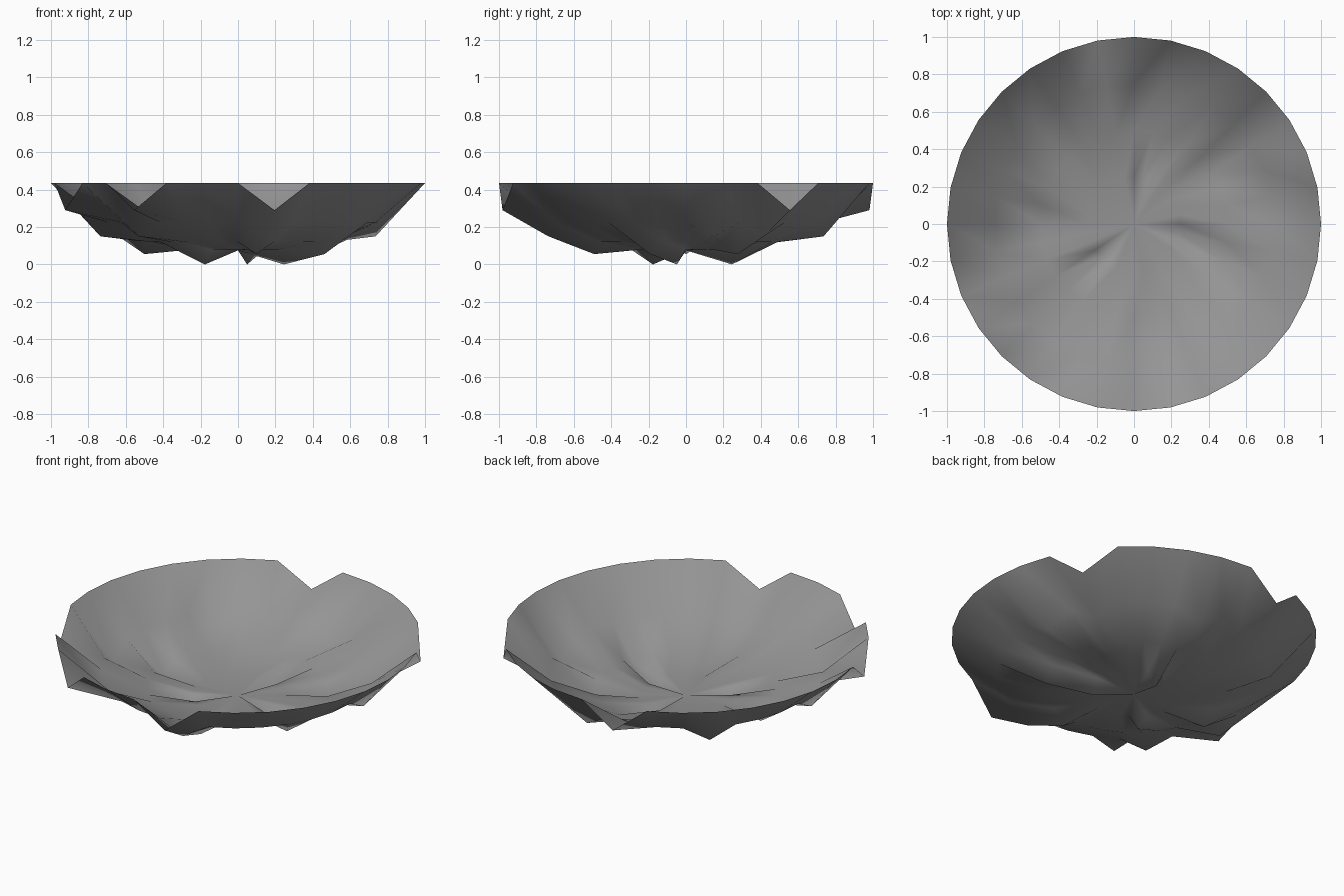
import bpy
import math

cube = bpy.data.objects.get("Cube")
if cube:
    bpy.data.objects.remove(cube, do_unlink=True)

SEGMENTS = 32
# Each ring: radius, normal height, dented height, dented spokes
RINGS = [
    (0.25, 0.08, 0.0, {7, 20, 31}),
    (0.50, 0.12, 0.055, {3, 16, 25, 30}),
    (0.75, 0.225, 0.15, {1, 3, 7, 12, 17, 20, 25}),
    (1.00, 0.435, 0.29, {3, 9, 18, 21, 25}),
]

# Crater sheet: centre point, then rings of points
verts = [(0, 0, 0.075)]
for radius, height, low, dents in RINGS:
    for k in range(SEGMENTS):
        a = math.tau * k / SEGMENTS
        z = low if k in dents else height
        verts.append((radius * math.cos(a), radius * math.sin(a), z))


def point(ring, k):
    return 1 + ring * SEGMENTS + k % SEGMENTS


# Central fan, then triangle pairs between neighbouring rings
faces = [(0, point(0, k), point(0, k + 1)) for k in range(SEGMENTS)]
for ring in range(len(RINGS) - 1):
    for k in range(SEGMENTS):
        inner, inner_next = point(ring, k), point(ring, k + 1)
        outer, outer_next = point(ring + 1, k), point(ring + 1, k + 1)
        faces.append((inner, outer, inner_next))
        faces.append((inner_next, outer, outer_next))

mesh = bpy.data.meshes.new("crater_bowl")
mesh.from_pydata(verts, [], faces)
for poly in mesh.polygons:
    poly.use_smooth = True
mesh.update()

# Stone grey material
grey = bpy.data.materials.new("stone_grey")
grey.use_nodes = True
colour = (0.3, 0.3, 0.3, 1)
grey.diffuse_color = colour
grey.node_tree.nodes["Principled BSDF"].inputs["Base Color"].default_value = colour
mesh.materials.append(grey)

bowl = bpy.data.objects.new("crater_bowl", mesh)
bpy.context.collection.objects.link(bowl)
